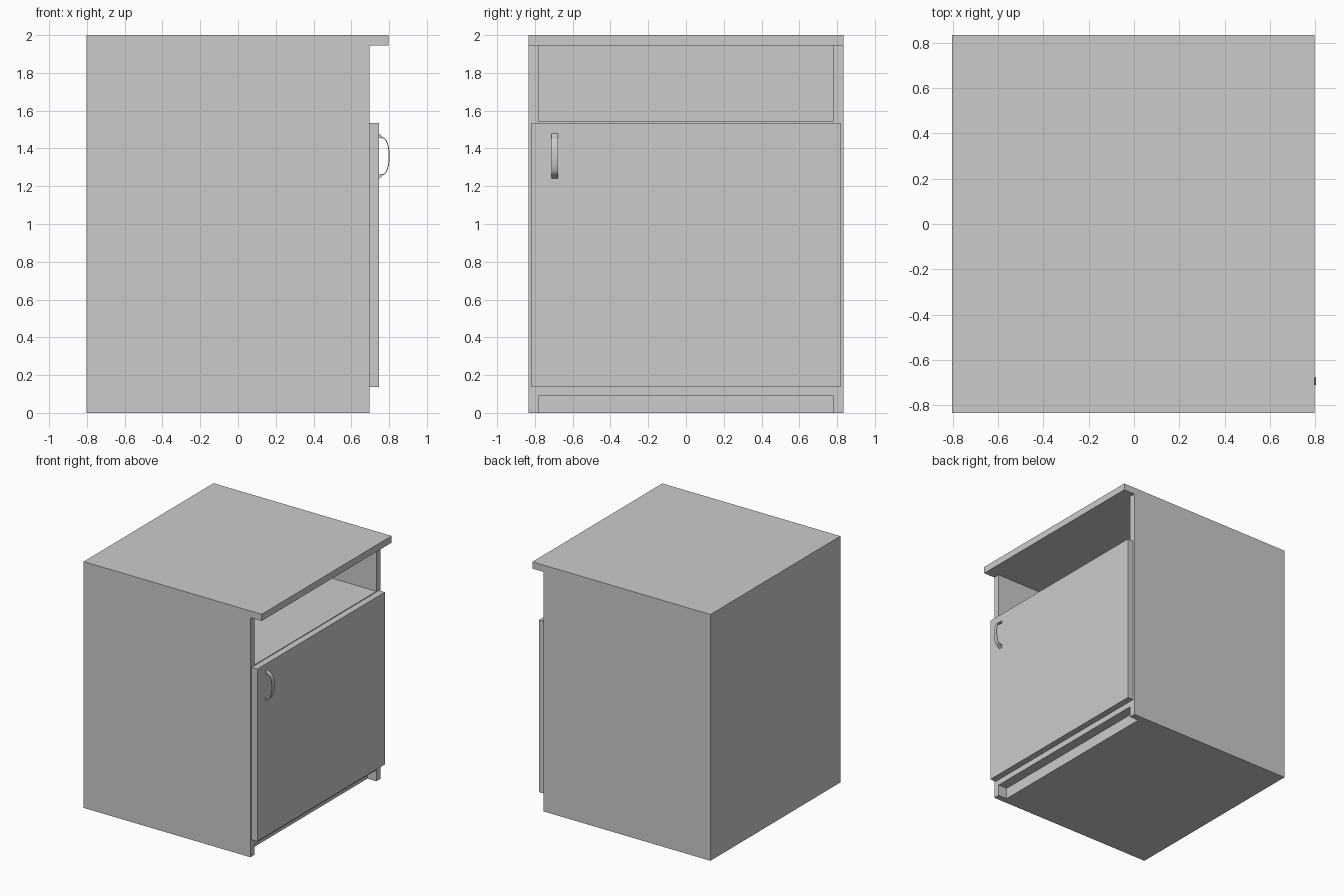
import bpy, bmesh
from math import sin, cos, radians

if "Cube" in bpy.data.objects:
    bpy.data.objects.remove(bpy.data.objects["Cube"])


def make_object(name, bm):
    bmesh.ops.recalc_face_normals(bm, faces=bm.faces)
    mesh = bpy.data.meshes.new(name)
    bm.to_mesh(mesh)
    bm.free()
    obj = bpy.data.objects.new(name, mesh)
    bpy.context.collection.objects.link(obj)
    return obj


def board(name, x, y, z):
    bm = bmesh.new()
    bmesh.ops.create_cube(bm, size=1)
    for v in bm.verts:
        v.co = [(a + b) / 2 + c * (b - a) for c, (a, b) in zip(v.co, (x, y, z))]
    return make_object(name, bm)


BACK, FRONT = -0.803, 0.695
W, IN = 0.833, 0.782
inner = (-IN, IN)

# Carcass
board("top_board", (BACK, 0.796), (-W, W), (1.945, 2.0))
board("left_side", (BACK, FRONT), (IN, W), (0, 1.945))
board("right_side", (BACK, FRONT), (-W, -IN), (0, 1.945))
board("back_panel", (BACK, BACK + 0.05), inner, (0, 1.945))
board("open_shelf", (BACK + 0.05, FRONT), inner, (1.49, 1.542))
board("floor_board", (BACK + 0.05, FRONT), inner, (0.09, 0.14))
# Recessed plinth under the floor
board("plinth", (BACK + 0.05, FRONT - 0.08), inner, (0, 0.09))

# Door overlaying the front edges
board("door", (FRONT, 0.747), (-0.818, 0.818), (0.137, 1.536))

# Arched strap handle with flared feet
ZC = 1.359
angles = [radians(82 - 164 * i / 20) for i in range(21)]


def side_profile(foot_z, a, b):
    arc = [(0.765 + a * cos(t), ZC + b * sin(t)) for t in angles]
    return [(0.746, ZC + foot_z)] + arc + [(0.746, ZC - foot_z)]


outer = side_profile(0.12, 0.038, 0.1)
inside = side_profile(0.096, 0.033, 0.095)
bm = bmesh.new()
rings = []
for (xo, zo), (xi, zi) in zip(outer, inside):
    rings.append([bm.verts.new(p) for p in (
        (xo, -0.711, zo), (xo, -0.677, zo), (xi, -0.677, zi), (xi, -0.711, zi))])
for r, s in zip(rings, rings[1:]):
    for i in range(4):
        j = (i + 1) % 4
        bm.faces.new((r[i], r[j], s[j], s[i]))
bm.faces.new(rings[0])
bm.faces.new(rings[-1])
handle = make_object("door_handle", bm)
bpy.context.view_layer.objects.active = handle
handle.select_set(True)
bpy.ops.object.shade_smooth_by_angle(angle=radians(30))
